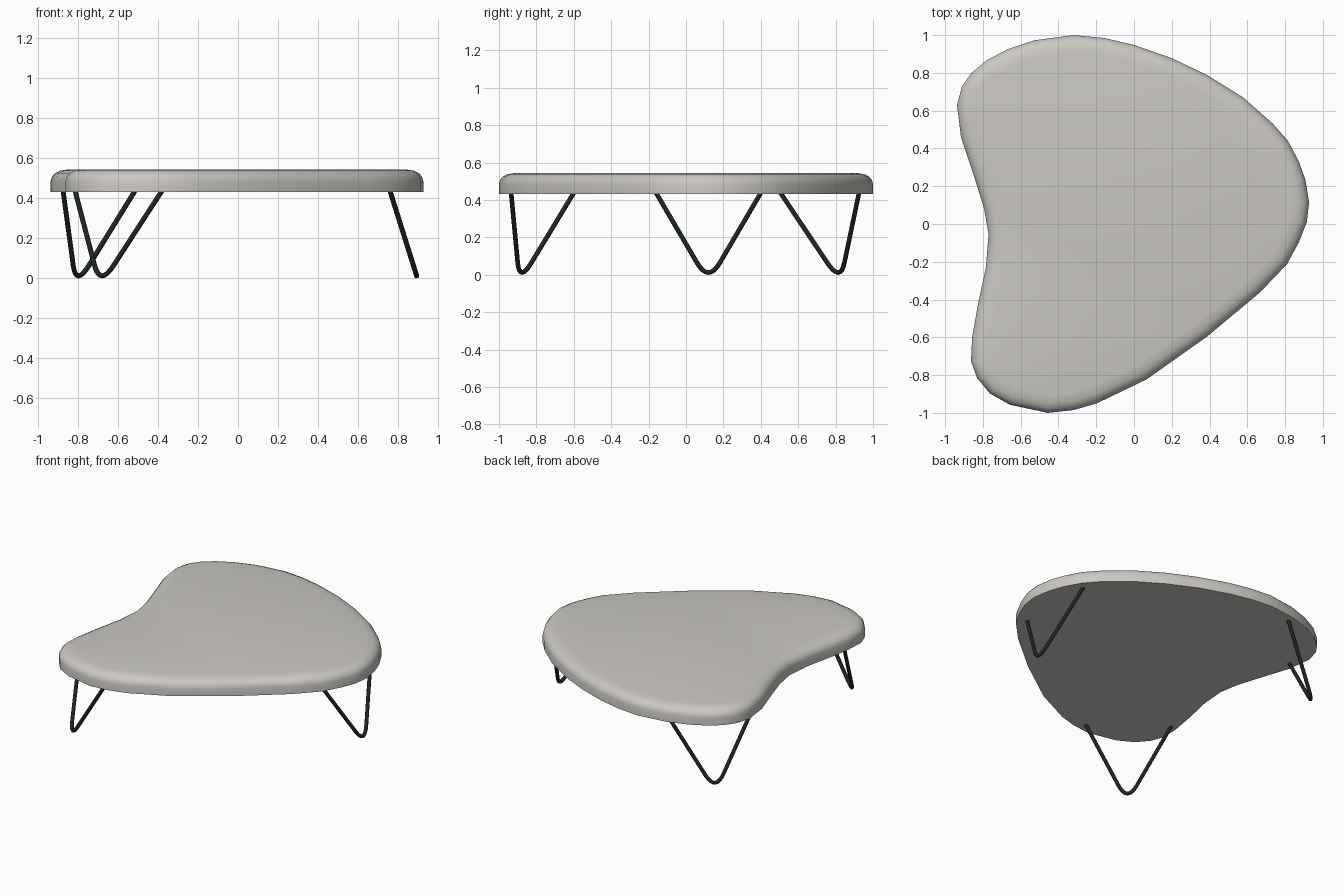
import bpy, bmesh
from mathutils import Vector

if "Cube" in bpy.data.objects:
    bpy.data.objects.remove(bpy.data.objects["Cube"])


def material(name, rgb):
    m = bpy.data.materials.new(name)
    m.diffuse_color = (*rgb, 1)
    m.use_nodes = True
    m.node_tree.nodes["Principled BSDF"].inputs["Base Color"].default_value = m.diffuse_color
    return m


stone = material("warm_grey", (0.6, 0.58, 0.54))
metal = material("dark_green_black", (0.012, 0.02, 0.013))

# Tabletop outline, counter-clockwise from the right tip
OUTLINE = [(.927, .115), (.907, .235), (.873, .33), (.815, .44), (.736, .53),
           (.578, .67), (.388, .788), (.2, .878), (0, .948), (-.16, .985),
           (-.32, 1), (-.525, .973), (-.667, .926), (-.78, .867), (-.86, .8),
           (-.91, .73), (-.937, .63), (-.916, .46), (-.842, .237), (-.794, .083),
           (-.77, -.054), (-.784, -.229), (-.826, -.425), (-.857, -.6),
           (-.863, -.727), (-.83, -.817), (-.763, -.897), (-.657, -.957),
           (-.456, -1), (-.32, -.985), (-.198, -.95), (.066, -.823),
           (.388, -.595), (.667, -.362), (.81, -.213), (.873, -.097), (.915, .01)]
# Edge section: inset from the outline, height
PROFILE = [(0, .432), (0, .485), (.006, .507), (.022, .526), (.048, .538), (.09, .545)]

# Tabletop: stack of inset rings, capped at both ends
pts = [Vector(p) for p in OUTLINE]
n = len(pts)
normals = []
for i in range(n):
    a = (pts[i] - pts[i - 1]).normalized()
    b = (pts[(i + 1) % n] - pts[i]).normalized()
    t = (a + b).normalized()
    normals.append(Vector((-t.y, t.x)))
bm = bmesh.new()
rings = [[bm.verts.new((*(p + nv * inset), z)) for p, nv in zip(pts, normals)]
         for inset, z in PROFILE]
for lo, hi in zip(rings, rings[1:]):
    for i in range(n):
        j = (i + 1) % n
        bm.faces.new((lo[i], lo[j], hi[j], hi[i]))
bm.faces.new(rings[-1])
bm.faces.new(rings[0][::-1])
me = bpy.data.meshes.new("tabletop")
bm.to_mesh(me)
bm.free()
me.materials.append(stone)
top = bpy.data.objects.new("tabletop", me)
bpy.context.collection.objects.link(top)


# Hairpin leg: bent rod from one top point, round the foot, to the other
def hairpin_leg(name, a, foot, b):
    a, b, v = Vector((*a, .438)), Vector((*b, .438)), Vector((*foot, -.04))
    k = .104 / .478
    p, q = v.lerp(a, k), v.lerp(b, k)
    path = [a] + [p.lerp(v, t / 8).lerp(v.lerp(q, t / 8), t / 8) for t in range(9)] + [b]
    cu = bpy.data.curves.new(name, 'CURVE')
    cu.dimensions = '3D'
    cu.bevel_depth = .0125
    cu.bevel_resolution = 3
    cu.use_fill_caps = True
    sp = cu.splines.new('POLY')
    sp.points.add(len(path) - 1)
    for s, c in zip(sp.points, path):
        s.co = (*c, 1)
    cu.materials.append(metal)
    ob = bpy.data.objects.new(name, cu)
    bpy.context.collection.objects.link(ob)
    return ob


legs = [hairpin_leg("right_leg", (.76, -.16), (.91, .12), (.76, .40)),
        hairpin_leg("front_left_leg", (-.815, -.60), (-.69, -.89), (-.38, -.935)),
        hairpin_leg("back_left_leg", (-.875, .505), (-.81, .825), (-.515, .925))]

# Turn rods into meshes and smooth everything
bpy.ops.object.select_all(action='DESELECT')
for ob in legs:
    ob.select_set(True)
bpy.context.view_layer.objects.active = legs[0]
bpy.ops.object.convert(target='MESH')
top.select_set(True)
bpy.context.view_layer.objects.active = top
bpy.ops.object.shade_smooth_by_angle(angle=.7)
